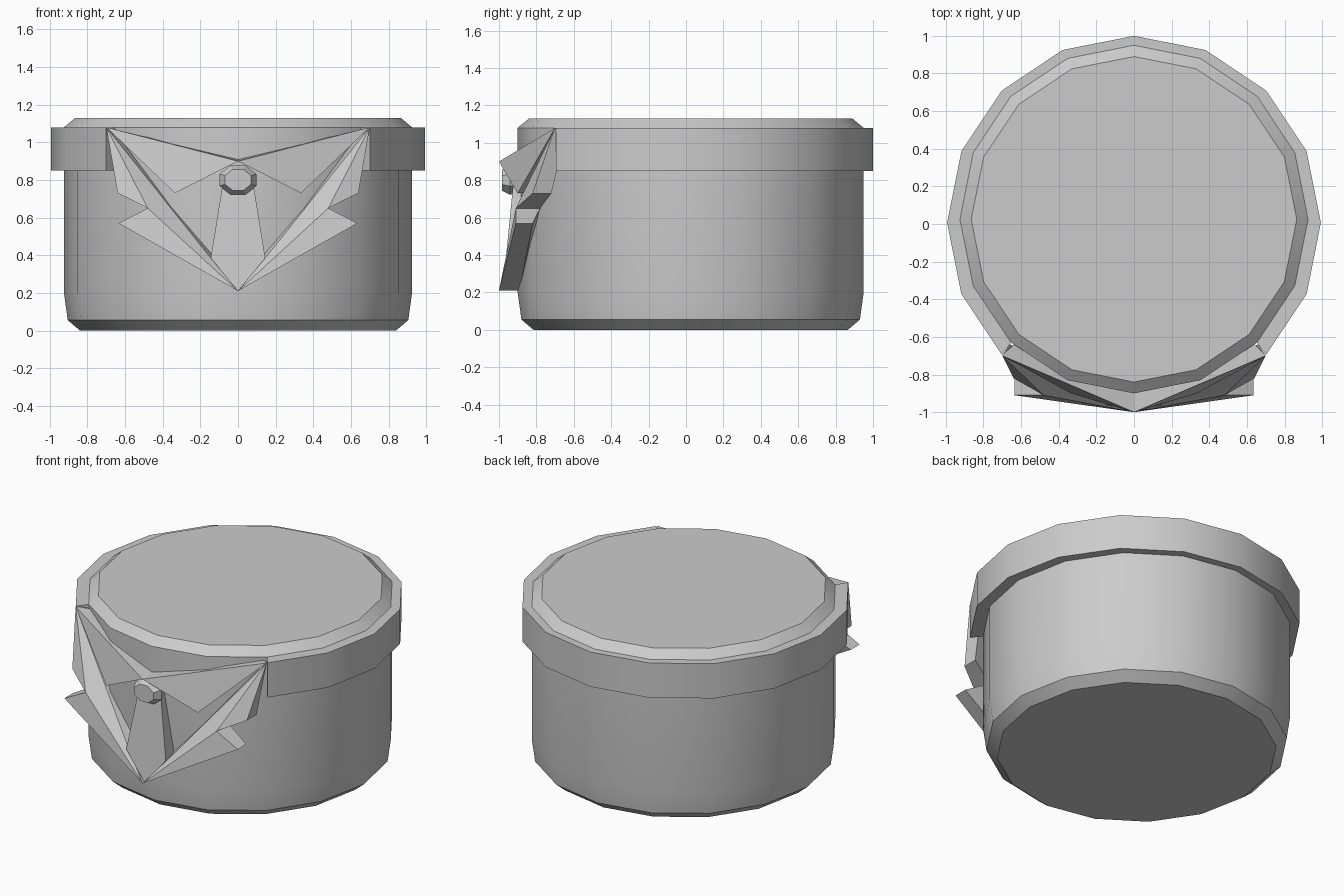
import bpy, bmesh, math

if "Cube" in bpy.data.objects:
    bpy.data.objects.remove(bpy.data.objects["Cube"])

def make(name, verts, faces, mirror=False, smooth=False):
    me = bpy.data.meshes.new(name)
    me.from_pydata(verts, [], faces)
    ob = bpy.data.objects.new(name, me)
    bpy.context.collection.objects.link(ob)
    bm = bmesh.new()
    bm.from_mesh(me)
    if mirror:
        geo = bmesh.ops.duplicate(bm, geom=bm.verts[:] + bm.edges[:] + bm.faces[:])["geom"]
        for v in geo:
            if isinstance(v, bmesh.types.BMVert):
                v.co.x *= -1
    bmesh.ops.recalc_face_normals(bm, faces=bm.faces[:])
    bm.to_mesh(me)
    bm.free()
    if smooth:
        bpy.ops.object.select_all(action='DESELECT')
        bpy.context.view_layer.objects.active = ob
        ob.select_set(True)
        bpy.ops.object.shade_smooth_by_angle(angle=math.radians(30))
    return ob

def ring(r, z, cy, ks):
    return [(r * math.cos(math.radians(22.5 * k)), cy + r * math.sin(math.radians(22.5 * k)), z) for k in ks]

# drum: 16-sided closed pot with chamfered bottom and lid edge
profile = [(0.84, 0), (0.905, 0.055), (0.925, 0.2), (0.925, 1.08), (0.865, 1.13)]
verts, n = [], 16
for r, z in profile:
    verts += ring(r, z, 0.025, range(n))
faces = [[i * n + k, i * n + (k + 1) % n, (i + 1) * n + (k + 1) % n, (i + 1) * n + k]
         for i in range(len(profile) - 1) for k in range(n)]
faces += [list(range(n)), list(range(4 * n, 5 * n))]
make("drum", verts, faces, smooth=True)

# rim band, open at the front
ks = range(-2, 11)
m = len(ks)
verts = []
for r, z, cy in [(0.91, 0.85, 0.025), (0.993, 0.85, 0.007), (0.993, 1.08, 0.007), (0.91, 1.08, 0.025)]:
    verts += ring(r, z, cy, ks)
faces = [[i * m + k, i * m + k + 1, (i + 1) % 4 * m + k + 1, (i + 1) % 4 * m + k]
         for i in range(4) for k in range(m - 1)]
faces += [[i * m for i in range(4)], [i * m + m - 1 for i in range(4)]]
make("rim_band", verts, faces, smooth=True)

# lower flaps: notched folded wings meeting in a point at the bottom
front = [(0.70, -0.70, 1.08), (0.64, -0.82, 0.73), (0.48, -0.91, 0.65),
         (0.635, -0.91, 0.57), (0, -1.0, 0.21), (0.145, -0.94, 0.385)]
back = [(0.66, -0.64, 1.06), (0.64, -0.72, 0.73), (0.48, -0.78, 0.65),
        (0.635, -0.82, 0.57), (0, -0.89, 0.21), (0.13, -0.86, 0.40)]
tris = [(0, 1, 2), (0, 2, 5), (2, 4, 5), (2, 3, 4)]
faces = tris + [tuple(i + 6 for i in t) for t in tris]
faces += [(i, (i + 1) % 6, (i + 1) % 6 + 6, i + 6) for i in range(6) if i != 4]
make("lower_flaps", front + back, faces, mirror=True)

# upper flaps: folded triangles over the knob
verts = [(0.70, -0.70, 1.08), (0, -1.0, 0.90), (0.335, -0.90, 0.73),
         (0.64, -0.64, 1.06), (0, -0.88, 0.91), (0.335, -0.81, 0.74)]
faces = [(0, 1, 2), (3, 4, 5), (0, 1, 4, 3), (1, 2, 5, 4), (2, 0, 3, 5)]
make("upper_flaps", verts, faces, mirror=True)

# centre tongue
outline = [(0.075, 0.82), (0.145, 0.385), (0, 0.21), (-0.145, 0.385), (-0.075, 0.82)]
verts = [(x, -0.98 + 0.06 * (z - 0.21) / 0.61, z) for x, z in outline]
verts += [(x, -0.87, z) for x, z in outline]
faces = [range(5), range(5, 10)] + [(i, (i + 1) % 5, (i + 1) % 5 + 5, i + 5) for i in range(5)]
make("centre_tongue", verts, [list(f) for f in faces])

# octagonal knob
verts = []
for r, y in [(0.08, -0.88), (0.105, -0.94), (0.075, -0.985)]:
    for k in range(8):
        a = math.radians(22.5 + 45 * k)
        verts.append((r * math.cos(a), y, 0.80 + 0.8 * r * math.sin(a)))
faces = [[i * 8 + k, i * 8 + (k + 1) % 8, i * 8 + 8 + (k + 1) % 8, i * 8 + 8 + k]
         for i in range(2) for k in range(8)]
make("knob", verts, faces + [list(range(8)), list(range(16, 24))])
